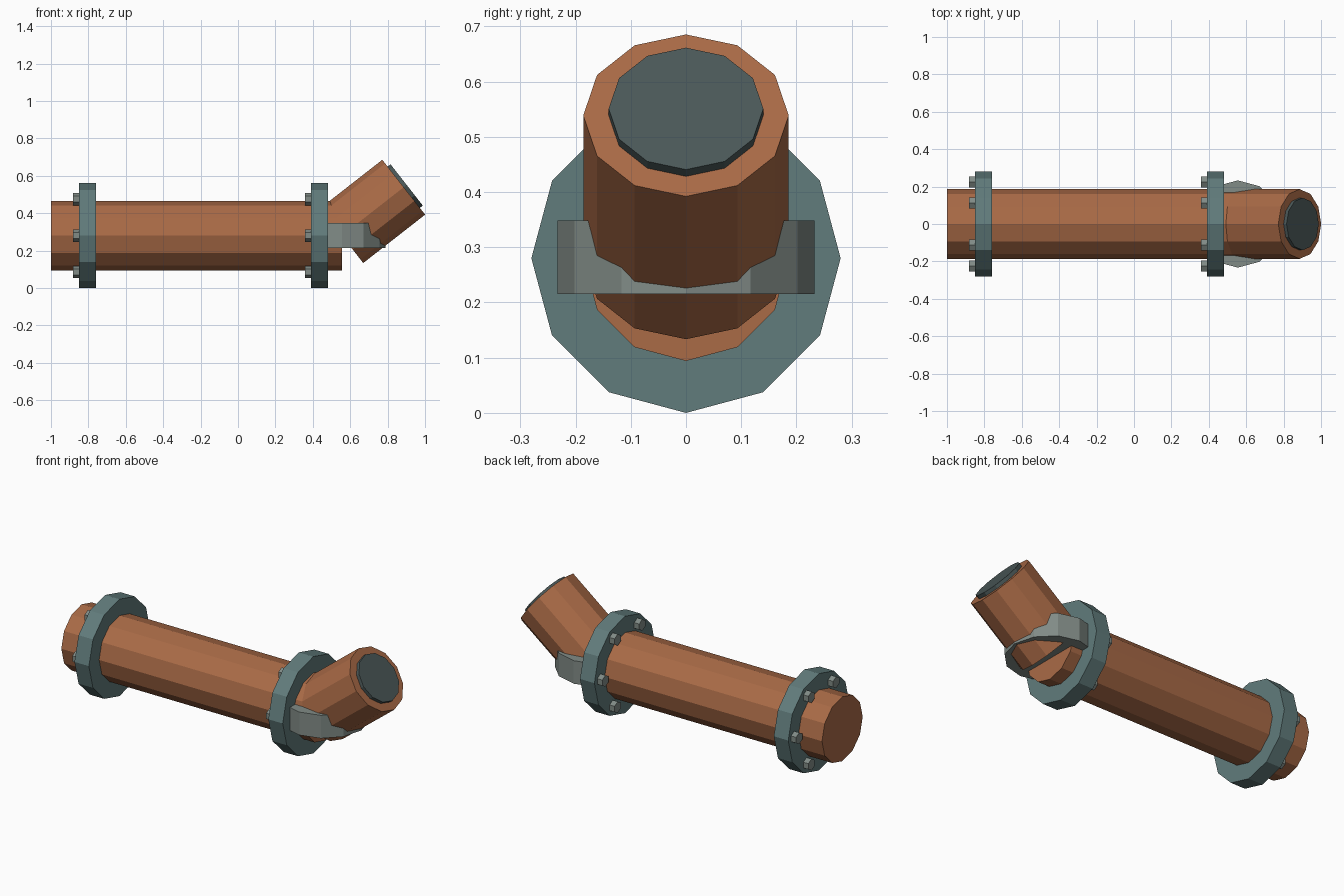
import bpy, bmesh
from math import radians, sin, cos, pi
from mathutils import Matrix, Vector

if "Cube" in bpy.data.objects:
    bpy.data.objects.remove(bpy.data.objects["Cube"])

AXIS_Z = 0.28          # height of the main pipe axis
TILT = radians(38)     # upward angle of the branch
JOINT = Vector((0.555, 0, AXIS_Z))
BRANCH = Vector((cos(TILT), 0, sin(TILT)))


def material(name, rgb):
    m = bpy.data.materials.new(name)
    m.diffuse_color = (*rgb, 1)
    m.use_nodes = True
    m.node_tree.nodes["Principled BSDF"].inputs["Base Color"].default_value = m.diffuse_color
    return m


copper = material("copper", (0.40, 0.145, 0.062))
teal = material("teal_steel", (0.12, 0.20, 0.20))
grey = material("grey_steel", (0.22, 0.26, 0.24))
dark = material("dark_bore", (0.07, 0.098, 0.098))


def prism(name, start, end, radius, mat, sides=12):
    """Flat-sided solid from start to end, with a corner pointing up."""
    start, end = Vector(start), Vector(end)
    d = end - start
    pitch = pi / 2 - math_angle(d)
    matrix = (Matrix.Translation((start + end) / 2)
              @ Matrix.Rotation(pitch, 4, 'Y') @ Matrix.Rotation(pi / 2, 4, 'Z'))
    bm = bmesh.new()
    bmesh.ops.create_cone(bm, cap_ends=True, segments=sides, radius1=radius,
                          radius2=radius, depth=d.length, matrix=matrix)
    mesh = bpy.data.meshes.new(name)
    bm.to_mesh(mesh)
    bm.free()
    mesh.materials.append(mat)
    obj = bpy.data.objects.new(name, mesh)
    bpy.context.collection.objects.link(obj)
    return obj


def math_angle(d):
    # elevation of a direction lying in the xz plane
    return pi / 2 - d.angle(Vector((0, 0, 1)))


# Main pipe and angled branch
prism("main_pipe", (-1, 0, AXIS_Z), JOINT, 0.186, copper)
tip = JOINT + BRANCH * 0.42
prism("branch_pipe", JOINT, tip, 0.186, copper)
prism("branch_bore", tip - BRANCH * 0.02, tip + BRANCH * 0.02, 0.14, dark)

# Clamp disc around the joint
prism("joint_clamp", (0.555, 0, 0.215), (0.555, 0, 0.348), 0.233, grey)

# Flanges, each with a ring of six hex bolts
for label, x in (("left", -0.85), ("right", 0.39)):
    prism(label + "_flange", (x, 0, AXIS_Z), (x + 0.092, 0, AXIS_Z), 0.28, teal)
    for i in range(6):
        a = i * pi / 3
        y, z = 0.225 * cos(a), AXIS_Z + 0.225 * sin(a)
        prism(f"{label}_bolt_{i + 1}", (x - 0.032, y, z), (x + 0.01, y, z),
              0.033, grey, sides=6)
